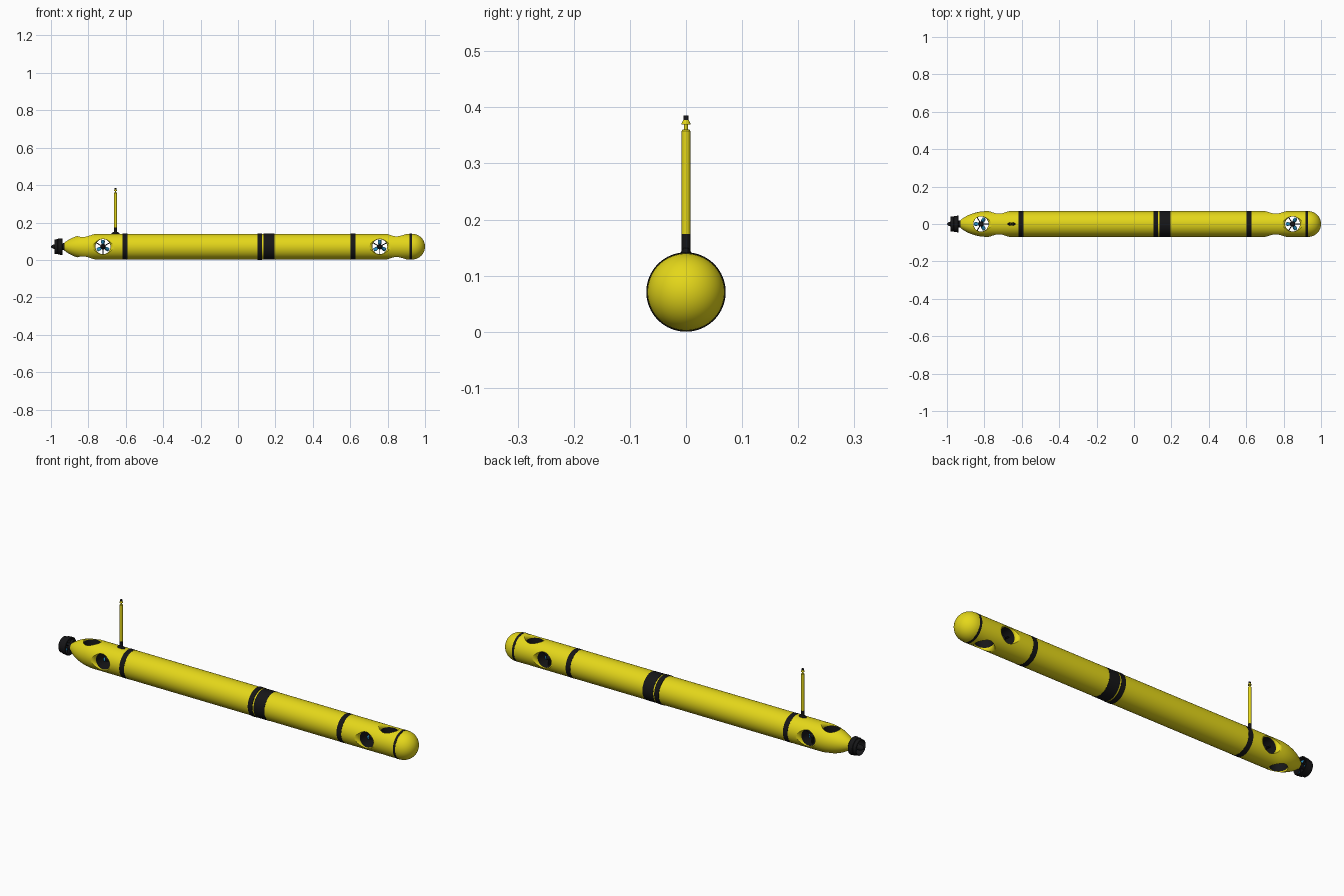
import bpy, bmesh
from math import pi, sin, cos, radians

if "Cube" in bpy.data.objects:
    bpy.data.objects.remove(bpy.data.objects["Cube"])

CZ = 0.0708          # height of the hull axis
R = 0.0688           # hull radius
ALONG = {'x': (0, 0, 0), 'y': (0, 0, pi / 2), 'z': (0, -pi / 2, 0)}


def material(name, rgb):
    m = bpy.data.materials.new(name)
    m.diffuse_color = (*rgb, 1)
    m.use_nodes = True
    m.node_tree.nodes["Principled BSDF"].inputs["Base Color"].default_value = m.diffuse_color
    return m


YELLOW = material("yellow paint", (0.78, 0.68, 0.01))
BLACK = material("black plastic", (0.008, 0.008, 0.009))
BLUE = material("blue blade", (0.02, 0.25, 0.5))


def finish(bm, name, mats, loc, axis):
    bmesh.ops.remove_doubles(bm, verts=bm.verts, dist=1e-6)
    bmesh.ops.recalc_face_normals(bm, faces=bm.faces)
    me = bpy.data.meshes.new(name)
    bm.to_mesh(me)
    bm.free()
    ob = bpy.data.objects.new(name, me)
    bpy.context.collection.objects.link(ob)
    for m in mats:
        me.materials.append(m)
    ob.location = loc
    ob.rotation_euler = ALONG[axis]
    return ob


def smooth(ob, angle=32):
    bpy.ops.object.select_all(action='DESELECT')
    ob.select_set(True)
    bpy.context.view_layer.objects.active = ob
    bpy.ops.object.shade_smooth_by_angle(angle=radians(angle))


def lathe(name, profile, mats, loc=(0, 0, CZ), axis='x', segs=32, loop=False, index=None):
    """Revolve (position, radius) points about local x."""
    bm = bmesh.new()
    rings = [[bm.verts.new((t, r * cos(2 * pi * k / segs), r * sin(2 * pi * k / segs)))
              for k in range(segs)] if r > 0 else [bm.verts.new((t, 0, 0))]
             for t, r in profile]
    n = len(rings)
    for i in range(n if loop else n - 1):
        a, b = rings[i], rings[(i + 1) % n]
        for k in range(segs):
            j = (k + 1) % segs
            vs = [a[k % len(a)], a[j % len(a)], b[j % len(b)], b[k % len(b)]]
            f = bm.faces.new(list(dict.fromkeys(vs)))
            f.material_index = index(i) if index else 0
    ob = finish(bm, name, mats, loc, axis)
    smooth(ob)
    return ob


# hull: tapered tail, long tube, round nose
prof = [(-0.928, 0), (-0.928, 0.021), (-0.915, 0.031), (-0.90, 0.040), (-0.885, 0.0475),
        (-0.87, 0.0535), (-0.855, 0.0585), (-0.84, 0.0625), (-0.825, 0.0655),
        (-0.81, 0.0675), (-0.795, 0.0686)]
prof += [(-0.78 + 0.02 * i, R) for i in range(8)] + [(-0.6, R), (0.62, R)]
prof += [(0.68 + 0.02 * i, R) for i in range(13)]
prof += [(1 - R + R * sin(a), R * cos(a)) for a in [i * pi / 24 for i in range(12)]]
prof += [(1, 0)]
hull = lathe("hull", prof, [YELLOW, BLACK], segs=64)

# thruster tunnels with flared mouths cut through the hull
half = [(0.0495 + 0.0195 * sin(a), 0.04 + 0.02 * (1 - cos(a)))
        for a in [i * pi / 16 for i in range(8)]] + [(0.069, 0.06), (0.09, 0.06), (0.09, 0)]
cut_prof = [(-t, r) for t, r in reversed(half)] + half
mid = len(half) - 1
TUNNELS = [(-0.722, 'y'), (0.758, 'y'), (-0.818, 'z'), (0.848, 'z')]
for x, axis in TUNNELS:
    cutter = lathe("tunnel_cutter", cut_prof, [YELLOW, BLACK], (x, 0, CZ), axis, 48,
                   index=lambda i: 1 if i == mid else 0)
    mod = hull.modifiers.new("tunnel", 'BOOLEAN')
    mod.operation = 'DIFFERENCE'
    mod.solver = 'EXACT'
    mod.object = cutter
    bpy.context.view_layer.objects.active = hull
    bpy.ops.object.modifier_apply(modifier=mod.name)
    bpy.data.objects.remove(cutter)
smooth(hull)

# black bands around the hull
BANDS = [("tail_band", -0.618, -0.592, 0.0694), ("middle_clamp", 0.104, 0.129, 0.0708),
         ("middle_band", 0.136, 0.196, 0.0696), ("front_band", 0.601, 0.627, 0.0694),
         ("nose_ring", 0.917, 0.929, 0.0694)]
for name, a, b, r in BANDS:
    lathe(name, [(a, 0.065), (a, r), (b, r), (b, 0.065)], [BLACK], segs=64, loop=True)


def propeller(name, loc, axis, radius, count=3):
    """Twisted blades around local x."""
    bm = bmesh.new()
    for b in range(count):
        th = 2 * pi * b / count + pi / 2
        rows = []
        for i in range(6):
            f = i / 5
            r = 0.009 + (radius - 0.009) * f
            chord = 0.012 + 0.012 * sin(pi * (0.15 + 0.7 * f))
            pitch = radians(55 - 32 * f)
            row = []
            for s in (-0.5, 0, 0.5):
                ang = th + s * chord * cos(pitch) / r
                row.append(bm.verts.new((s * chord * sin(pitch), r * cos(ang), r * sin(ang))))
            rows.append(row)
        for p, q in zip(rows, rows[1:]):
            for k in range(2):
                bm.faces.new((p[k], p[k + 1], q[k + 1], q[k]))
    ob = finish(bm, name, [BLUE], loc, axis)
    mod = ob.modifiers.new("thickness", 'SOLIDIFY')
    mod.thickness = 0.0015
    mod.offset = 0
    smooth(ob)


def struts(name, loc, axis, radius, offset, count=3):
    """Flat arms joining the motor to its surrounding wall."""
    bm = bmesh.new()
    for b in range(count):
        th = 2 * pi * b / count - pi / 2
        c, s = cos(th), sin(th)
        made = bmesh.ops.create_cube(bm, size=1)["verts"]
        for v in made:
            x, y, z = v.co
            rr = 0.006 + (radius - 0.006) * (y + 0.5)
            w = z * 0.005
            v.co = (offset + x * 0.012, rr * c - w * s, rr * s + w * c)
    finish(bm, name, [BLACK], loc, axis)


# motors, arms and blades inside the tunnels
motor = [(-0.030, 0), (-0.028, 0.006), (-0.018, 0.012), (-0.006, 0.0145), (0.016, 0.0145),
         (0.024, 0.012), (0.029, 0.006), (0.030, 0)]
for i, (x, axis) in enumerate(TUNNELS, 1):
    loc = (x, 0, CZ)
    lathe(f"tunnel_motor_{i}", motor, [BLACK], loc, axis, 24)
    struts(f"tunnel_arms_{i}", loc, axis, 0.041, 0.014)
    propeller(f"tunnel_propeller_{i}", loc, axis, 0.037)

# stern thruster: shaft, motor, duct, arms, blades
stern = (-0.958, 0, CZ)
lathe("stern_motor", [(-0.042, 0), (-0.040, 0.005), (-0.030, 0.011), (-0.018, 0.0145),
                      (0.012, 0.0145), (0.022, 0.018), (0.034, 0.020), (0.034, 0)],
      [BLACK], stern, segs=24)
lathe("stern_duct", [(-0.024, 0.037), (-0.022, 0.039), (-0.006, 0.040), (-0.004, 0.043),
                     (0.006, 0.043), (0.012, 0.0445), (0.018, 0.0445), (0.021, 0.042),
                     (0.018, 0.039), (0.006, 0.0365)], [BLACK], stern, segs=40, loop=True)
struts("stern_arms", stern, 'x', 0.040, 0.010)
propeller("stern_propeller", stern, 'x', 0.0355)

# antenna mast with oval foot and tip
MX = -0.655
foot = lathe("mast_foot", [(0.132, 0), (0.132, 0.0085), (0.143, 0.0085), (0.149, 0.005),
                           (0.149, 0)], [BLACK], (MX, 0, 0), 'z', 32)
foot.scale = (1, 1, 2.5)
lathe("mast_base", [(0.138, 0), (0.138, 0.0082), (0.174, 0.0082), (0.174, 0)],
      [BLACK], (MX, 0, 0), 'z', 24)
lathe("mast_tube", [(0.173, 0), (0.173, 0.0076), (0.358, 0.0076), (0.36, 0.006), (0.36, 0)],
      [YELLOW], (MX, 0, 0), 'z', 24)
lathe("mast_tip", [(0.359, 0), (0.359, 0.0032), (0.369, 0.0032), (0.369, 0.008),
                   (0.371, 0.008), (0.377, 0.005), (0.377, 0)], [YELLOW], (MX, 0, 0), 'z', 24)
lathe("mast_cap", [(0.376, 0), (0.376, 0.0048), (0.385, 0.0048), (0.385, 0)],
      [BLACK], (MX, 0, 0), 'z', 24)
